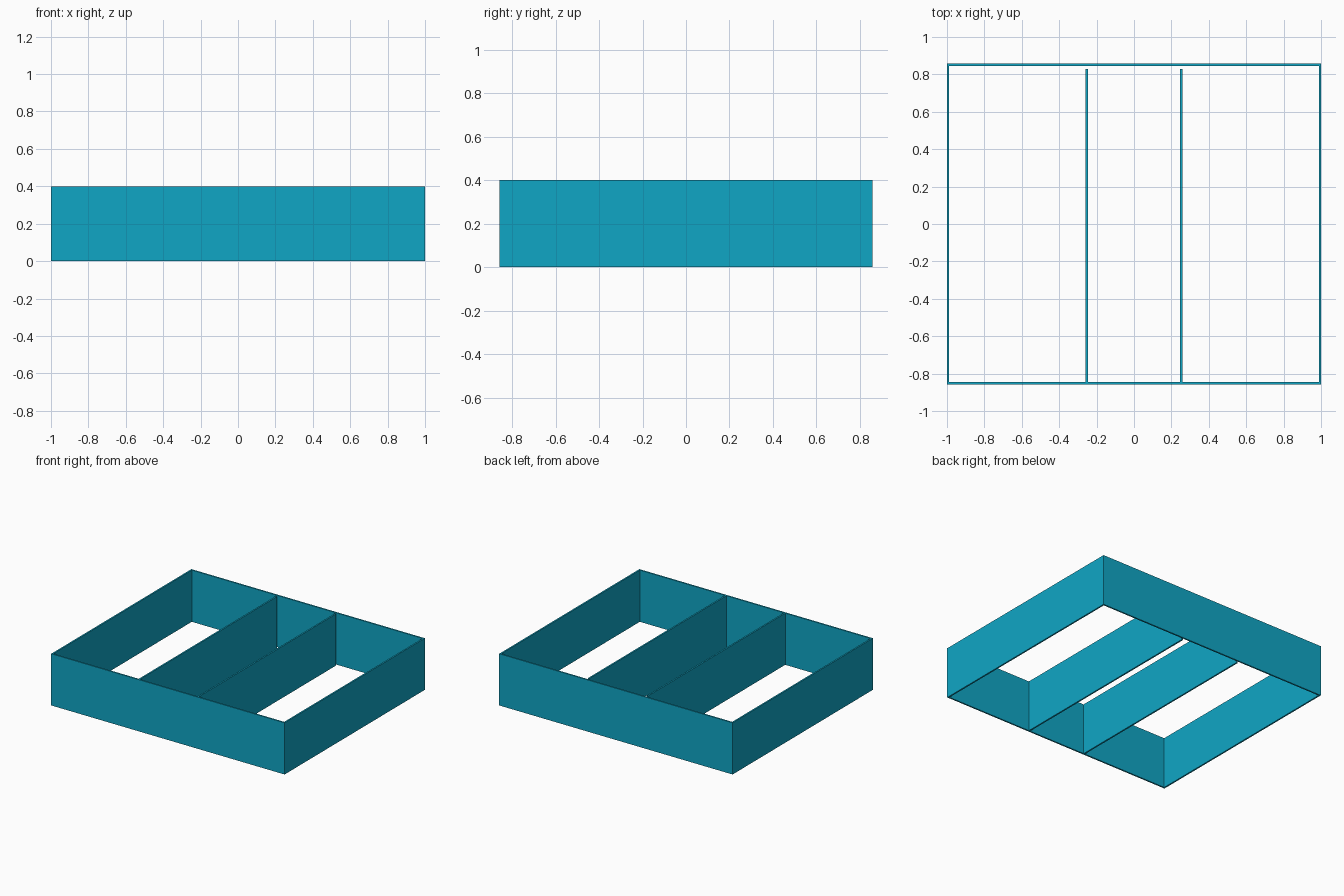
import bpy

if "Cube" in bpy.data.objects:
    bpy.data.objects.remove(bpy.data.objects["Cube"])

HX, HY, H, T = 1.0, 0.858, 0.4, 0.012   # half width, half depth, height, wall thickness
ROWS = 4

teal = bpy.data.materials.new("teal")
teal.diffuse_color = (0.005, 0.38, 0.56, 1)
teal.use_nodes = True
teal.node_tree.nodes["Principled BSDF"].inputs["Base Color"].default_value = teal.diffuse_color


def panel(name, x0, x1, y0, y1, cols, along):
    """Thin upright wall made of a grid of touching tiles."""
    size = [x1 - x0, y1 - y0, H / ROWS]
    size[along] /= cols
    bpy.ops.mesh.primitive_cube_add(size=1)
    ob = bpy.context.object
    ob.name = name
    for v in ob.data.vertices:
        v.co = [(c + 0.5) * s for c, s in zip(v.co, size)]
    ob.location = (x0, y0, 0)
    ob.data.materials.append(teal)
    for axis, count in ((along, cols), (2, ROWS)):
        arr = ob.modifiers.new("tiles", 'ARRAY')
        arr.count = count
        arr.use_relative_offset = False
        arr.use_constant_offset = True
        offset = [0, 0, 0]
        offset[axis] = size[axis]
        arr.constant_offset_displace = offset
    return ob


# Outer frame
panel("front_wall", -HX, HX, -HY, -HY + T, 8, 0)
panel("back_wall", -HX, HX, HY - T, HY, 8, 0)
panel("left_wall", -HX, -HX + T, -HY + T, HY - T, 7, 1)
panel("right_wall", HX - T, HX, -HY + T, HY - T, 7, 1)

# Inner dividers, stopping just short of the back wall
for side, x in (("left", -0.252), ("right", 0.252)):
    panel(side + "_divider", x - T / 2, x + T / 2, -HY + T, 0.83, 7, 1)
